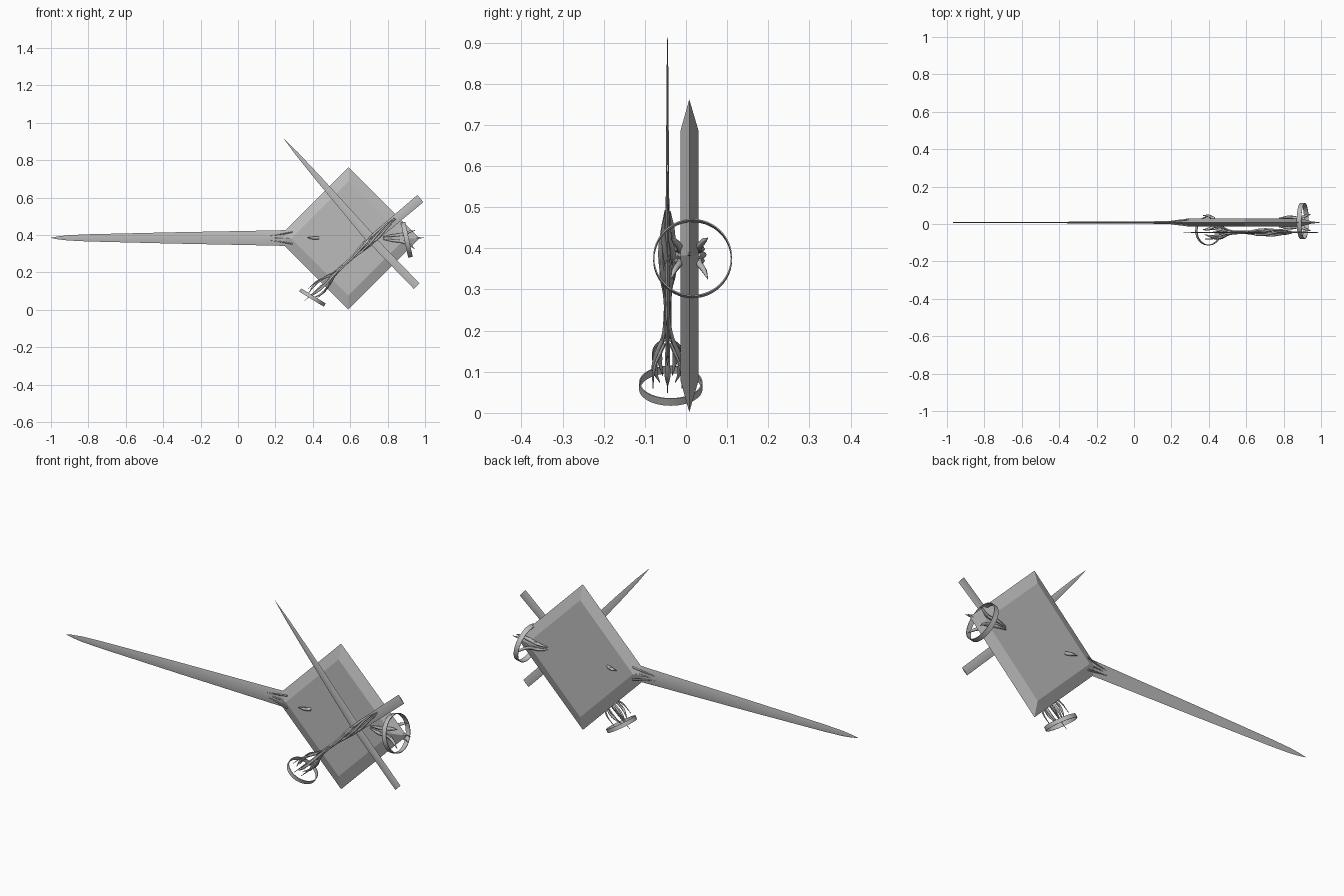
import bpy, bmesh, math
from mathutils import Vector

if "Cube" in bpy.data.objects:
    bpy.data.objects.remove(bpy.data.objects["Cube"])

grey = bpy.data.materials.new("steel grey")
grey.diffuse_color = (0.5, 0.5, 0.5, 1)
grey.use_nodes = True
grey.node_tree.nodes["Principled BSDF"].inputs["Base Color"].default_value = grey.diffuse_color


def finish(ob, angle=30):
    ob.data.materials.clear()
    ob.data.materials.append(grey)
    bpy.ops.object.select_all(action='DESELECT')
    ob.select_set(True)
    bpy.context.view_layer.objects.active = ob
    bpy.ops.object.shade_smooth_by_angle(angle=math.radians(angle))
    return ob


def loft(name, rings, closed=False, angle=30):
    """Skin a list of equal-sized point rings; closed joins the last to the first."""
    bm = bmesh.new()
    vs = [[bm.verts.new(p) for p in r] for r in rings]
    n = len(vs[0])
    for i in range(len(vs) if closed else len(vs) - 1):
        a, b = vs[i], vs[(i + 1) % len(vs)]
        for j in range(n):
            bm.faces.new((a[j], a[(j + 1) % n], b[(j + 1) % n], b[j]))
    if not closed:
        bm.faces.new(vs[0])
        bm.faces.new(vs[-1])
    bmesh.ops.recalc_face_normals(bm, faces=bm.faces)
    me = bpy.data.meshes.new(name)
    bm.to_mesh(me)
    bm.free()
    ob = bpy.data.objects.new(name, me)
    bpy.context.collection.objects.link(ob)
    return finish(ob, angle)


def blade(name, start, end, stations):
    """Lens-section blade; stations are (fraction, half width, half thickness)."""
    p, q = Vector(start), Vector(end)
    d = (q - p).normalized()
    w, t = Vector((-d.z, 0, d.x)), Vector((0, 1, 0))
    return loft(name, [[p.lerp(q, f) + w * a, p.lerp(q, f) + t * b,
                        p.lerp(q, f) - w * a, p.lerp(q, f) - t * b]
                       for f, a, b in stations])


def tube(name, pts):
    """Tapered organic strand through (position, radius) points."""
    cu = bpy.data.curves.new(name, 'CURVE')
    cu.dimensions = '3D'
    cu.bevel_depth, cu.bevel_resolution, cu.resolution_u = 1, 1, 4
    cu.use_fill_caps = True
    sp = cu.splines.new('BEZIER')
    sp.bezier_points.add(len(pts) - 1)
    for bp, (p, r) in zip(sp.bezier_points, pts):
        bp.co, bp.radius = p, r
        bp.handle_left_type = bp.handle_right_type = 'AUTO'
    ob = bpy.data.objects.new(name, cu)
    bpy.context.collection.objects.link(ob)
    bpy.ops.object.select_all(action='DESELECT')
    ob.select_set(True)
    bpy.context.view_layer.objects.active = ob
    bpy.ops.object.convert(target='MESH')
    return finish(bpy.context.object, 60)


def hoop(name, centre, edge, radius, width):
    """Thin flat band; edge is the in-plane direction seen from the front."""
    c, e, y = Vector(centre), Vector(edge).normalized(), Vector((0, 1, 0))
    ax = e.cross(y)
    rings = []
    for i in range(48):
        a = i * math.tau / 48
        out = e * math.cos(a) + y * math.sin(a)
        rings.append([c + out * (radius + dr) + ax * dw for dr, dw in
                      ((0, -width / 2), (0, width / 2), (-.003, width / 2), (-.003, -width / 2))])
    return loft(name, rings, True)


# Diamond plate with chamfered rim
def square(y, r):
    return [(0.59 + r * math.cos(a), y, 0.382 + r * math.sin(a))
            for a in (i * math.pi / 2 for i in range(4))]


loft("diamond_plate", [square(-.013, .305), square(.008, .38), square(.03, .305)], angle=10)

# Long blade growing from the left corner of the plate
blade("long_blade", (0.29, .008, .384), (-1, .008, .385),
      [(0, .043, .014), (.1, .040, .007), (.5, .030, .004), (.85, .019, .003),
       (.93, .014, .002), (.97, .008, .0015), (1, .0005, .0005)])

# Roots wrapping the base of the long blade, and pins through the plate
for s in (-1, 1):
    for k in (-1, 0, 1):
        tube("blade_root", [((.29, .008 + s * .017, .384 + k * .032), .004),
                            ((.24, .008 + s * .011, .384 + k * .022), .004),
                            ((.17, .008 + s * .005, .384 + k * .012), .001)])
    tube("plate_pin", [((.43, .008 + s * .020, .384), .009), ((.40, .008 + s * .034, .384), .008),
                       ((.37, .008 + s * .038, .386), .002)])

# Second weapon: slim blade, lower bar and upper bar crossing at the hub
Y = -.045
hub = Vector((.715, Y, .375))
blade("slim_blade", hub, (.245, Y, .915),
      [(0, .026, .007), (.3, .021, .004), (.6, .016, .003), (.85, .009, .002), (1, .0005, .0005)])
blade("lower_bar", hub, (.955, Y, .127), [(0, .022, .006), (1, .021, .003)])
blade("upper_bar", (.69, Y, .355), (.975, Y, .595), [(0, .022, .006), (1, .025, .003)])

# Handle basis: along the grip, across it, and depth
d = Vector((-.335, 0, -.305)).normalized()
w, t = Vector((-d.z, 0, d.x)), Vector((0, 1, 0))


def grip(s, a, r):
    return hub + d * s + (w * math.cos(a) + t * math.sin(a)) * r


# Twisted grip strands that flare out into claws
for i in range(5):
    a = i * math.tau / 5
    pts = [(-.17, .006, .002), (-.10, .013, .005), (-.02, .016, .007), (.06, .014, .007),
           (.13, .006, .005), (.22, .006, .004), (.28, .011, .005), (.33, .026, .006),
           (.39, .033, .007), (.44, .020, .001)]
    tube("grip_strand", [(grip(s, a + max(-.1, min(s, .28)) * 9, r), q) for s, r, q in pts])
tube("grip_spike", [(grip(.25, 0, 0), .005), (grip(.38, 0, 0), .004), (grip(.485, 0, 0), .001)])
for a in (0.5, 1.5, 2.5, 3.5):
    a *= math.pi / 2
    tube("pommel_thorn", [(grip(.30, a, .01), .004), (grip(.36, a, .045), .004),
                          (grip(.43, a, .05), .001)])
hoop("grip_hoop", (.398, -.037, .066), (.85, 0, -.52), .077, .02)

# Claws gripping the right corner of the plate
for s in (-1, 1):
    for k in (-1, 1):
        tube("plate_claw", [((.775, .008 + s * .022, .384 + k * .006), .003),
                            ((.83, .008 + s * .030, .384 + k * .014), .008),
                            ((.88, .008 + s * .024, .384 + k * .020), .009),
                            ((.92, .008 + s * .036, .382 + k * .036), .007),
                            ((.945, .008 + s * .045, .375 + k * .050), .001)])
tube("corner_spike", [((.90, .008, .384), .009), ((.95, .008, .385), .006), ((.995, .008, .385), .001)])
hoop("plate_hoop", (.902, .016, .375), (.21, 0, -.98), .096, .025)
